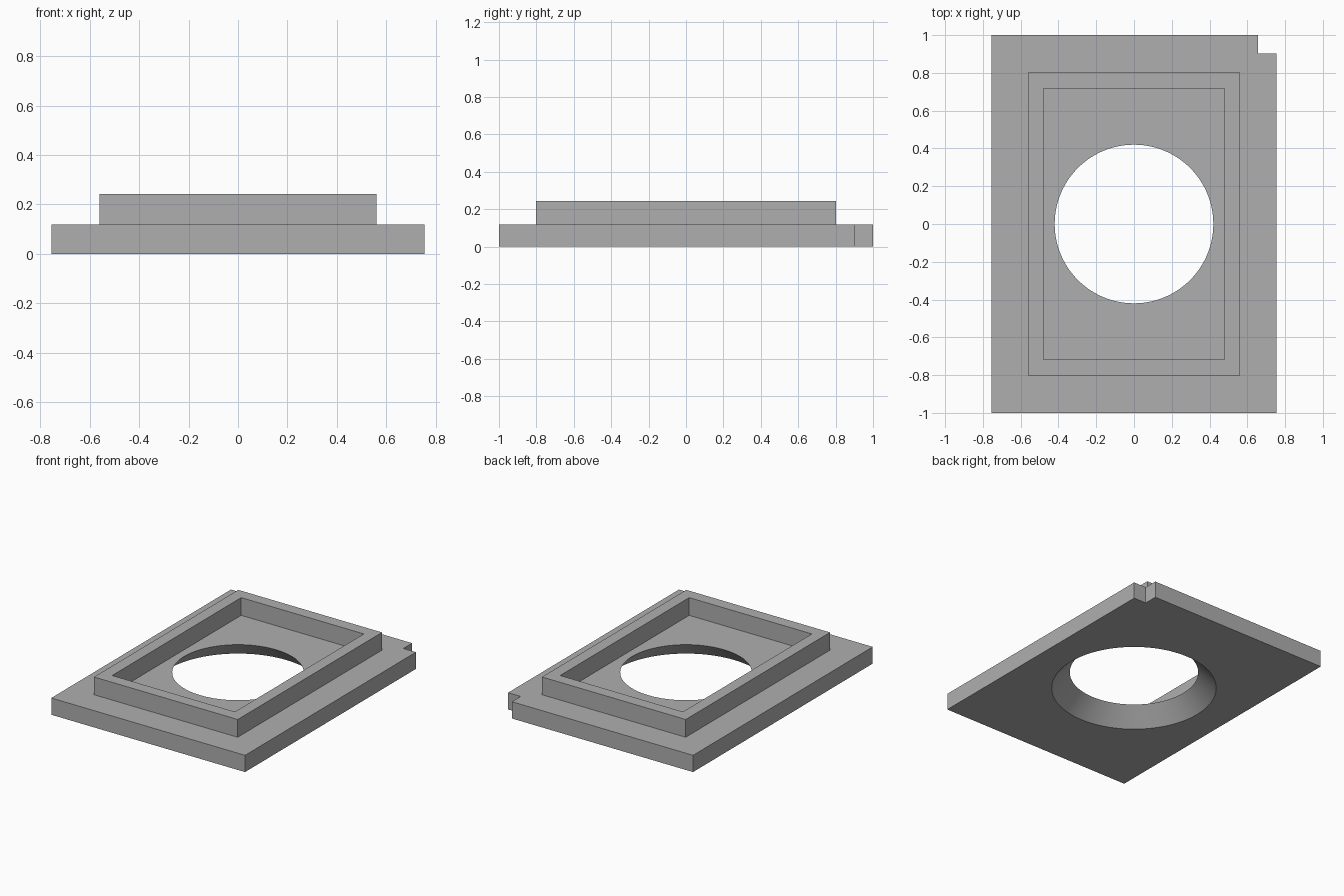
import bpy
import bmesh
import math

if "Cube" in bpy.data.objects:
    bpy.data.objects.remove(bpy.data.objects["Cube"], do_unlink=True)

WIDTH, LENGTH, PLATE_TOP, RIM_TOP = 0.755, 1.0, 0.118, 0.243
NOTCH = 0.098
HOLE = 0.42

grey = bpy.data.materials.new("plain_grey")
grey.use_nodes = True
colour = (0.43, 0.43, 0.43, 1)
grey.diffuse_color = colour
grey.node_tree.nodes["Principled BSDF"].inputs["Base Color"].default_value = colour


def prism(name, outline, bottom, top):
    """Extrude a flat outline from bottom to top."""
    bm = bmesh.new()
    face = bm.faces.new([bm.verts.new((x, y, bottom)) for x, y in outline])
    result = bmesh.ops.extrude_face_region(bm, geom=[face])
    verts = [g for g in result["geom"] if isinstance(g, bmesh.types.BMVert)]
    bmesh.ops.translate(bm, verts=verts, vec=(0, 0, top - bottom))
    bmesh.ops.recalc_face_normals(bm, faces=bm.faces)
    mesh = bpy.data.meshes.new(name)
    bm.to_mesh(mesh)
    bm.free()
    mesh.materials.append(grey)
    obj = bpy.data.objects.new(name, mesh)
    bpy.context.collection.objects.link(obj)
    return obj


def rectangle(x, y):
    return [(-x, -y), (x, -y), (x, y), (-x, y)]


def combine(target, tool, operation):
    """Apply a boolean and discard the tool."""
    bpy.context.view_layer.objects.active = target
    mod = target.modifiers.new(operation, "BOOLEAN")
    mod.operation = operation
    mod.solver = "EXACT"
    mod.object = tool
    bpy.ops.object.modifier_apply(modifier=mod.name)
    bpy.data.objects.remove(tool, do_unlink=True)


# Base plate with one notched corner
outline = [(-WIDTH, -LENGTH), (WIDTH, -LENGTH), (WIDTH, LENGTH - NOTCH),
           (WIDTH - NOTCH, LENGTH - NOTCH), (WIDTH - NOTCH, LENGTH), (-WIDTH, LENGTH)]
plate = prism("flanged_plate", outline, 0, PLATE_TOP)

# Raised rectangular rim: a block with a pocket down to the plate surface
combine(plate, prism("rim_block", rectangle(0.56, 0.803), 0.05, RIM_TOP), "UNION")
combine(plate, prism("pocket_cutter", rectangle(0.478, 0.718), PLATE_TOP, 0.4), "DIFFERENCE")

# Round opening that flares at 45 degrees towards the underside
low, high = -0.1, 0.2
bpy.ops.mesh.primitive_cone_add(vertices=96, depth=high - low,
                                radius1=HOLE + PLATE_TOP - low,
                                radius2=HOLE + PLATE_TOP - high,
                                location=(0, 0, (low + high) / 2))
cone = bpy.context.object
cone.name = "hole_cutter"
cone.data.materials.append(grey)
combine(plate, cone, "DIFFERENCE")

# Smooth the flared wall, keep all other edges sharp
bpy.ops.object.select_all(action="DESELECT")
plate.select_set(True)
bpy.context.view_layer.objects.active = plate
bpy.ops.object.shade_smooth_by_angle(angle=math.radians(30))
